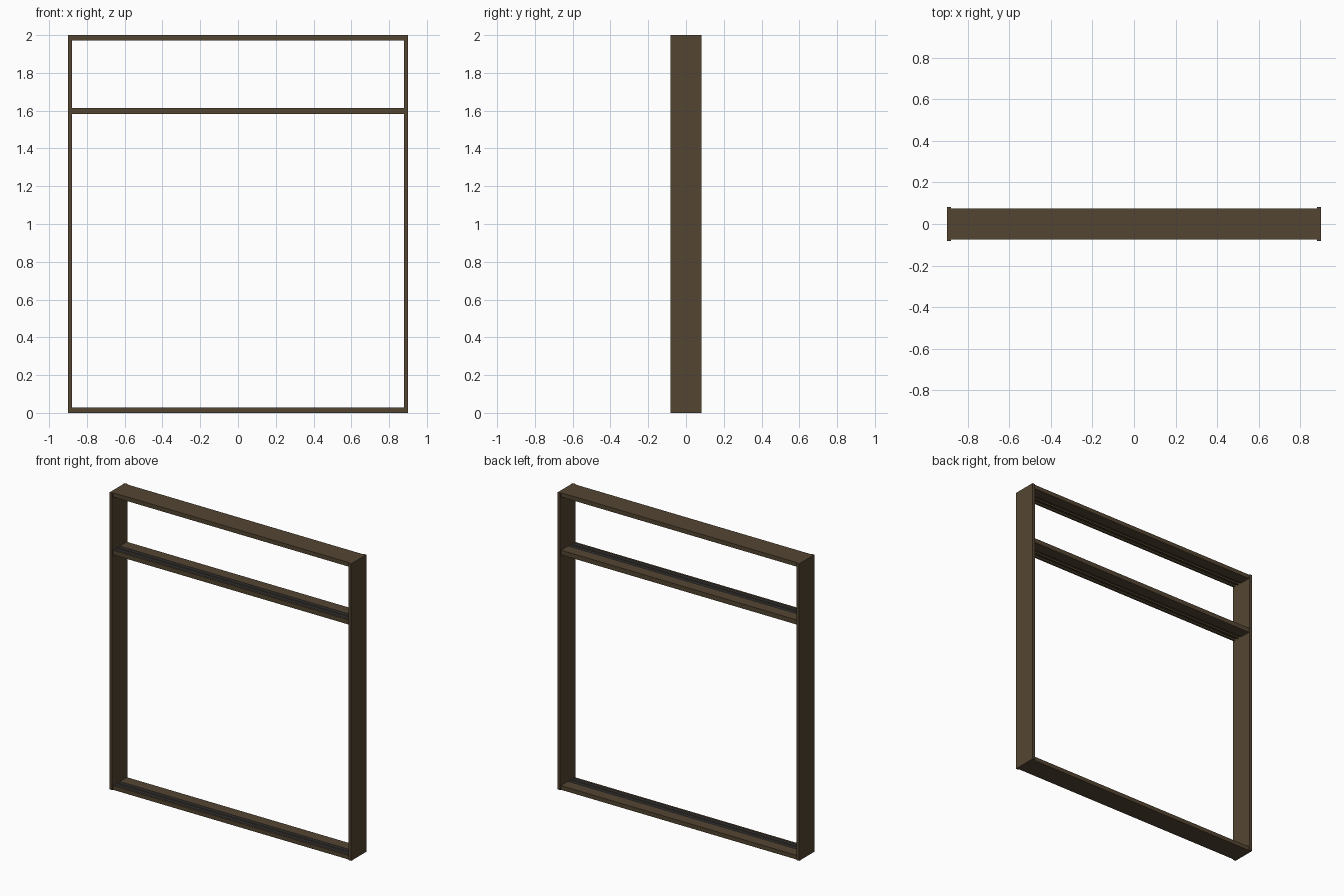
import bpy, bmesh

if "Cube" in bpy.data.objects:
    bpy.data.objects.remove(bpy.data.objects["Cube"])


def material(name, rgb):
    m = bpy.data.materials.new(name)
    m.diffuse_color = (*rgb, 1)
    m.use_nodes = True
    m.node_tree.nodes["Principled BSDF"].inputs["Base Color"].default_value = m.diffuse_color
    return m


wood = material("dark brown wood", (0.088, 0.060, 0.032))
grey = material("slate grey track", (0.10, 0.11, 0.13))


def extrude_x(name, profile, x0, x1, mat):
    """Extrude a closed (y, z) profile from x0 to x1."""
    bm = bmesh.new()
    face = bm.faces.new([bm.verts.new((x0, y, z)) for y, z in profile])
    moved = bmesh.ops.extrude_face_region(bm, geom=[face])["geom"]
    verts = [v for v in moved if isinstance(v, bmesh.types.BMVert)]
    bmesh.ops.translate(bm, verts=verts, vec=(x1 - x0, 0, 0))
    bmesh.ops.recalc_face_normals(bm, faces=bm.faces)
    me = bpy.data.meshes.new(name)
    bm.to_mesh(me)
    bm.free()
    me.materials.append(mat)
    ob = bpy.data.objects.new(name, me)
    bpy.context.collection.objects.link(ob)
    return ob


def box(name, x0, x1, y0, y1, z0, z1, mat):
    return extrude_x(name, [(y0, z0), (y1, z0), (y1, z1), (y0, z1)], x0, x1, mat)


def edge_with_grooves(grooves, z, step):
    """Profile edge from front to back, notched by step at each groove."""
    pts = [(-D, z)]
    for a, b in grooves:
        pts += [(a, z), (a, z + step), (b, z + step), (b, z)]
    return pts + [(D, z)]


D = 0.074          # half depth of the rails
X = 0.88           # inner face of the posts
top_grooves = [(-0.060, -0.036), (-0.026, -0.002)]
under_grooves = [(-0.060, -0.036), (-0.026, -0.002)]


def rail(name, z0, z1, above, below):
    lower = edge_with_grooves(under_grooves if below else [], z0, 0.010)
    upper = edge_with_grooves(top_grooves if above else [], z1, -0.006)
    extrude_x(name, lower + upper[::-1], -X, X, wood)
    # grey sliding strips with a raised rib in each upper groove
    if above:
        for i, (a, b) in enumerate(top_grooves):
            f = z1 - 0.006
            m = (a + b) / 2
            extrude_x(f"{name}_track_{i}",
                      [(a, f - 0.001), (b, f - 0.001), (b, f + 0.002),
                       (m + 0.003, f + 0.002), (m + 0.003, f + 0.005),
                       (m - 0.003, f + 0.005), (m - 0.003, f + 0.002),
                       (a, f + 0.002)], -X, X, grey)


# horizontal rails
rail("bottom_sill", 0.0, 0.028, True, False)
rail("middle_rail", 1.582, 1.613, True, True)
rail("top_lintel", 1.972, 2.0, False, True)

# side posts
for side, s in (("left", -1), ("right", 1)):
    xs = sorted((s * X, s * 0.9))
    box(f"{side}_post", xs[0], xs[1], -0.081, 0.081, 0, 2, wood)
